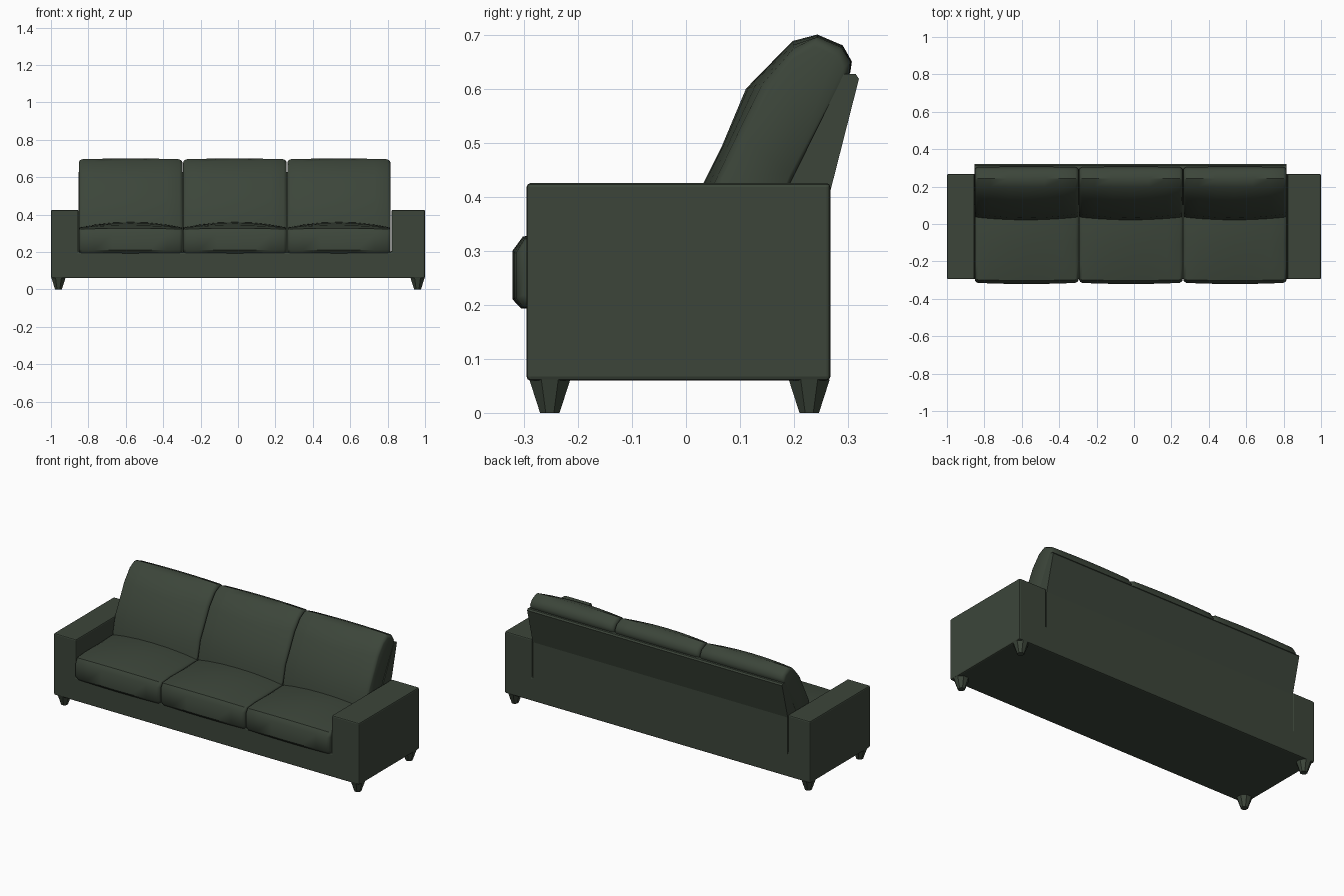
import bpy, bmesh, math
from mathutils import Vector

cube = bpy.data.objects.get("Cube")
if cube:
    bpy.data.objects.remove(cube, do_unlink=True)

fabric = bpy.data.materials.new("dark green fabric")
fabric.use_nodes = True
colour = (0.045, 0.06, 0.042, 1)
fabric.diffuse_color = colour
fabric.node_tree.nodes["Principled BSDF"].inputs["Base Color"].default_value = colour


def loft(name, rings, bevel=0.0, smooth=None):
    """Skin a list of equal-length point rings and cap both ends."""
    bm = bmesh.new()
    loops = [[bm.verts.new(p) for p in ring] for ring in rings]
    n = len(loops[0])
    for a, b in zip(loops, loops[1:]):
        for i in range(n):
            bm.faces.new((a[i], a[(i + 1) % n], b[(i + 1) % n], b[i]))
    bm.faces.new(loops[0])
    bm.faces.new(loops[-1])
    bmesh.ops.recalc_face_normals(bm, faces=bm.faces)
    mesh = bpy.data.meshes.new(name)
    bm.to_mesh(mesh)
    bm.free()
    mesh.materials.append(fabric)
    ob = bpy.data.objects.new(name, mesh)
    bpy.context.collection.objects.link(ob)
    if bevel:
        mod = ob.modifiers.new("soft edges", "BEVEL")
        mod.width = bevel
        mod.segments = 2
    if smooth:
        bpy.ops.object.select_all(action="DESELECT")
        ob.select_set(True)
        bpy.context.view_layer.objects.active = ob
        bpy.ops.object.shade_smooth_by_angle(angle=math.radians(smooth))
    return ob


def cushion(name, x0, x1, edge, middle, rounding):
    """Loft a puffed cushion: the section swells from edge to middle."""
    rings = []
    half, centre = (x1 - x0) / 2, (x0 + x1) / 2
    mid = sum((Vector(p) for p in edge), Vector((0, 0))) / len(edge)
    steps = [(-1, rounding), (-0.985, rounding * 0.4), (-0.94, 0), (-0.7, 0), (-0.35, 0)]
    steps += [(0, 0)] + [(-u, r) for u, r in reversed(steps)]
    for u, inset in steps:
        ring = []
        for e, m in zip(edge, middle):
            p = Vector(e).lerp(Vector(m), 1 - u * u)
            p += (mid - p).normalized() * inset
            ring.append((centre + u * half, p.x, p.y))
        rings.append(ring)
    return loft(name, rings, smooth=40)


# Base and arms: one U-shaped section run front to back
LEFT, RIGHT = 0.82, -0.853
u_shape = [(-1, 0.06), (1, 0.06), (1, 0.425), (LEFT, 0.425), (LEFT, 0.2),
           (RIGHT, 0.2), (RIGHT, 0.425), (-1, 0.425)]
loft("base_and_arms", [[(x, y, z) for x, z in u_shape] for y in (-0.295, 0.267)], bevel=0.007)

# Leaning back panel
panel = [(0.1, 0.19), (0.267, 0.19), (0.267, 0.41), (0.32, 0.618), (0.314, 0.627),
         (0.292, 0.627), (0.19, 0.42)]
loft("back_panel", [[(x, y, z) for y, z in panel] for x in (RIGHT, LEFT - 0.004)])

# Seat and back cushions
seat_edge = [(-0.3, 0.195), (-0.314, 0.213), (-0.314, 0.295), (-0.298, 0.322),
             (-0.22, 0.33), (-0.1, 0.33), (0.03, 0.33), (0.12, 0.32), (0.12, 0.195)]
seat_middle = [(-0.305, 0.193), (-0.321, 0.21), (-0.321, 0.3), (-0.302, 0.326),
               (-0.22, 0.342), (-0.1, 0.354), (0.03, 0.36), (0.12, 0.35), (0.12, 0.195)]
back_edge = [(0.035, 0.32), (0.055, 0.425), (0.09, 0.5), (0.145, 0.61), (0.2, 0.673),
             (0.243, 0.695), (0.287, 0.676), (0.304, 0.65), (0.302, 0.63),
             (0.195, 0.425), (0.14, 0.3)]
back_middle = [(0.015, 0.32), (0.032, 0.425), (0.067, 0.495), (0.111, 0.6), (0.197, 0.688),
               (0.243, 0.7), (0.29, 0.68), (0.307, 0.65), (0.304, 0.63),
               (0.195, 0.425), (0.14, 0.3)]
seams = [-0.853, -0.295, 0.262, 0.817]
for side, x0, x1 in zip(("right", "middle", "left"), seams, seams[1:]):
    cushion(f"seat_cushion_{side}", x0 + 0.002, x1 - 0.002, seat_edge, seat_middle, 0.016)
    cushion(f"back_cushion_{side}", x0 + 0.002, x1 - 0.002, back_edge, back_middle, 0.018)

# Tapered feet
for sx, side in ((-1, "right"), (1, "left")):
    for y, end in ((-0.252, "front"), (0.228, "back")):
        rings = []
        for radius, z in ((0.018, 0), (0.038, 0.062)):
            turns = [math.tau * (i + 0.5) / 8 for i in range(8)]
            r = radius / math.cos(math.pi / 8)
            rings.append([(sx * 0.96 + r * math.cos(t), y + r * math.sin(t), z) for t in turns])
        loft(f"{end}_{side}_foot", rings)
